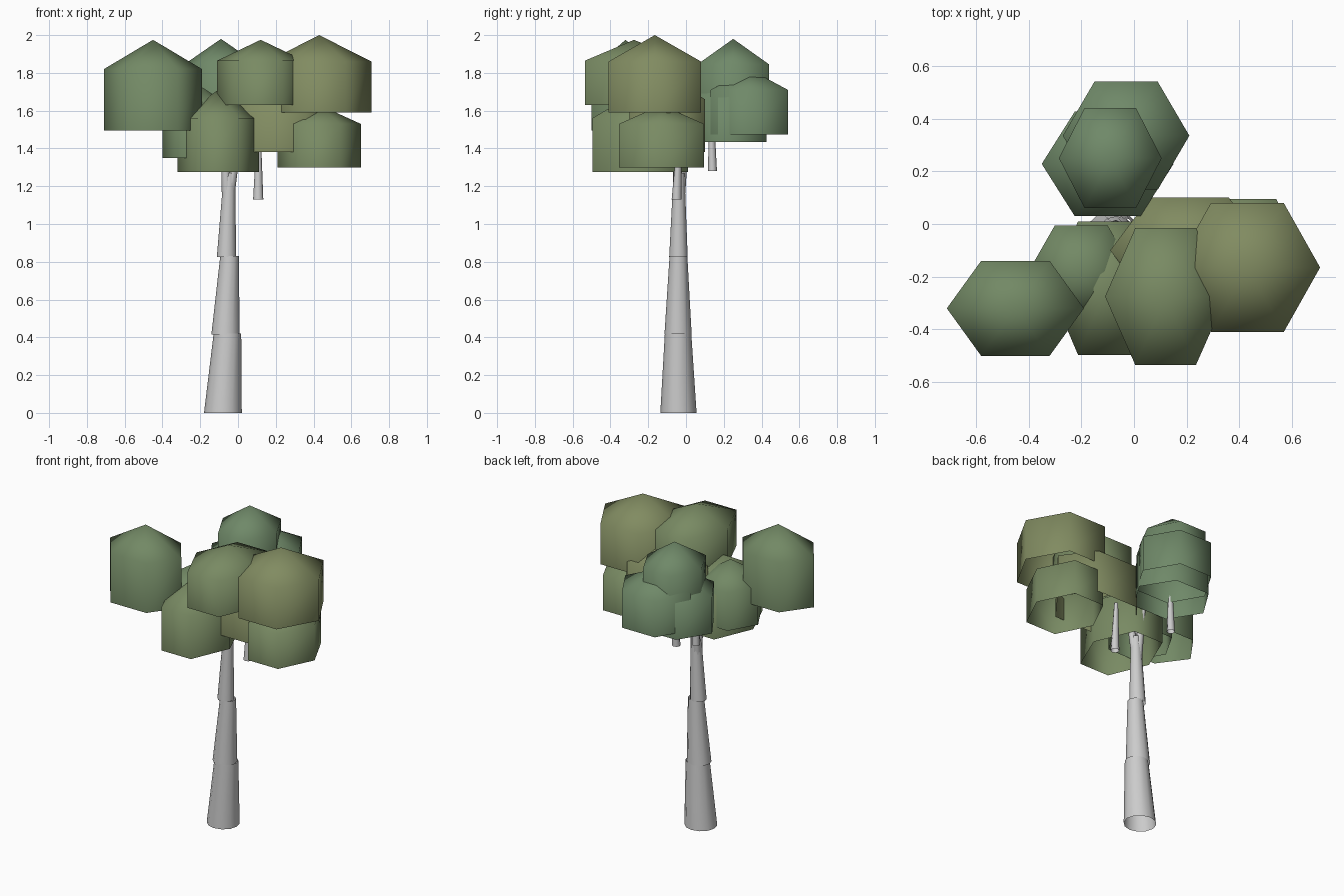
import bpy, bmesh
from math import cos, sin, pi
from mathutils import Vector

if "Cube" in bpy.data.objects:
    bpy.data.objects.remove(bpy.data.objects["Cube"])


def make_object(name, bm, colour=None):
    mesh = bpy.data.meshes.new(name)
    for f in bm.faces:
        f.smooth = True
    bmesh.ops.recalc_face_normals(bm, faces=bm.faces)
    bm.to_mesh(mesh)
    bm.free()
    ob = bpy.data.objects.new(name, mesh)
    bpy.context.collection.objects.link(ob)
    if colour:
        mat = bpy.data.materials.new(name + "_green")
        mat.diffuse_color = (*colour, 1)
        mat.use_nodes = True
        mat.node_tree.nodes["Principled BSDF"].inputs["Base Color"].default_value = mat.diffuse_color
        mesh.materials.append(mat)
    return ob


# Leaf clump: open six-sided drum with a pointed cap
def leaf_clump(name, cx, cy, rx, half_y, bottom, shoulder, top, colour):
    bm = bmesh.new()
    ry = half_y / sin(pi / 3)
    low, high = [[bm.verts.new((cx + rx * cos(i * pi / 3), cy + ry * sin(i * pi / 3), z))
                  for i in range(6)] for z in (bottom, shoulder)]
    tip = bm.verts.new((cx, cy, top))
    for i in range(6):
        j = (i + 1) % 6
        bm.faces.new((low[i], low[j], high[j], high[i]))
        bm.faces.new((high[i], high[j], tip))
    make_object(name, bm, colour)


# Tapered open tube with level ends, used for trunk and branches
def limb(name, start, r0, end, r1, sides=12):
    bm = bmesh.new()
    rings = [[bm.verts.new(Vector(c) + Vector((r * cos(2 * pi * i / sides),
                                               r * 0.96 * sin(2 * pi * i / sides), 0)))
              for i in range(sides)] for c, r in ((start, r0), (end, r1))]
    a, b = rings
    for i in range(sides):
        j = (i + 1) % sides
        bm.faces.new((a[i], a[j], b[j], b[i]))
    make_object(name, bm)


# Trunk sections, each slightly wider than the top of the one below
limb("trunk_lower", (-0.08, -0.04, 0), 0.10, (-0.056, -0.042, 0.42), 0.073)
limb("trunk_middle", (-0.066, -0.042, 0.415), 0.075, (-0.045, -0.04, 0.83), 0.049)
limb("trunk_upper", (-0.061, -0.04, 0.825), 0.051, (-0.045, -0.037, 1.27), 0.03)

# Branches
fork = (-0.055, -0.037, 1.1)
for i, end in enumerate([(-0.075, -0.06, 1.5), (-0.0, -0.05, 1.42), (-0.07, 0.0, 1.45)]):
    limb(f"fork_branch_{i}", fork, 0.03, end, 0.016, 8)
limb("side_branch_right", (0.107, -0.05, 1.13), 0.027, (0.11, -0.035, 1.45), 0.012, 8)
limb("side_branch_back", (-0.17, 0.14, 1.28), 0.025, (-0.17, 0.135, 1.6), 0.012, 8)

# Canopy
green = (0.17, 0.25, 0.13)
olive = (0.22, 0.26, 0.12)
mid = (0.19, 0.255, 0.125)
cool = (0.16, 0.25, 0.14)
clumps = [
    ("left_top", -0.45, -0.32, 0.26, 0.18, 1.495, 1.82, 1.975, green),
    ("right_top", 0.43, -0.165, 0.276, 0.245, 1.59, 1.86, 2.0, olive),
    ("front_top", 0.12, -0.275, 0.23, 0.26, 1.63, 1.865, 1.975, mid),
    ("front_low", -0.105, -0.243, 0.215, 0.253, 1.275, 1.56, 1.71, mid),
    ("left_low", -0.2, -0.18, 0.2, 0.175, 1.35, 1.6, 1.73, green),
    ("right_inner", 0.21, -0.1, 0.3, 0.2, 1.38, 1.66, 1.8, olive),
    ("right_low", 0.43, -0.13, 0.22, 0.225, 1.3, 1.53, 1.63, mid),
    ("back_outer", -0.03, 0.335, 0.24, 0.205, 1.475, 1.71, 1.82, cool),
    ("back_inner", -0.1, 0.228, 0.25, 0.198, 1.435, 1.67, 1.8, cool),
    ("back_top", -0.09, 0.25, 0.195, 0.19, 1.6, 1.845, 1.98, cool),
]
for name, *dims in clumps:
    leaf_clump("leaf_clump_" + name, *dims)
